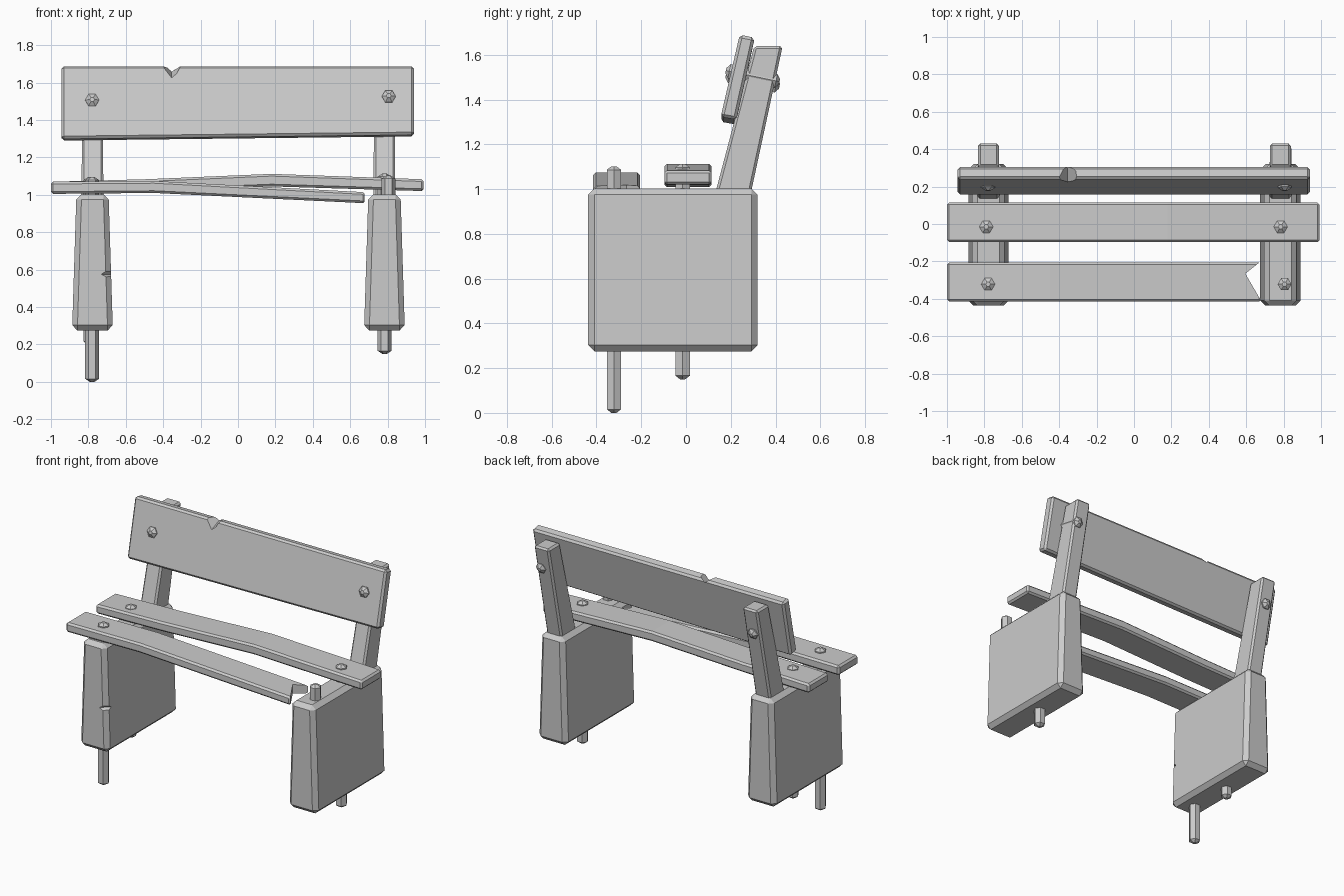
import bpy, bmesh
from math import cos, sin, pi
from mathutils import Vector

if "Cube" in bpy.data.objects:
    bpy.data.objects.remove(bpy.data.objects["Cube"])


def add_mesh(name, verts, faces, bevel=0.0):
    mesh = bpy.data.meshes.new(name)
    bm = bmesh.new()
    vs = [bm.verts.new(v) for v in verts]
    for f in faces:
        bm.faces.new([vs[i] for i in f])
    bmesh.ops.recalc_face_normals(bm, faces=bm.faces)
    bm.to_mesh(mesh)
    bm.free()
    ob = bpy.data.objects.new(name, mesh)
    bpy.context.collection.objects.link(ob)
    if bevel:
        m = ob.modifiers.new("Bevel", 'BEVEL')
        m.width = bevel
        m.segments = 1
        m.limit_method = 'ANGLE'
        m.angle_limit = 0.6
        apply(ob, m)
    return ob


def apply(ob, mod):
    bpy.context.view_layer.objects.active = ob
    bpy.ops.object.modifier_apply(modifier=mod.name)


def loft(name, rings, bevel=0.0):
    """Skin a list of equal-length rings and cap both ends."""
    n = len(rings[0])
    verts = [p for r in rings for p in r]
    faces = [list(range(n)), list(range((len(rings) - 1) * n, len(rings) * n))]
    for k in range(len(rings) - 1):
        for i in range(n):
            j = (i + 1) % n
            faces.append([k * n + i, k * n + j, k * n + n + j, k * n + n + i])
    return add_mesh(name, verts, faces, bevel)


def rect(cx, hx, y0, y1, z):
    return [(cx - hx, y0, z), (cx + hx, y0, z), (cx + hx, y1, z), (cx - hx, y1, z)]


def cut(ob, cutter):
    m = ob.modifiers.new("Cut", 'BOOLEAN')
    m.operation = 'DIFFERENCE'
    m.solver = 'EXACT'
    m.object = cutter
    apply(ob, m)
    bpy.data.objects.remove(cutter)


def rod(name, a, b, r=0.037):
    """Six-sided bar with shallow pointed ends, from a to b."""
    a, b = Vector(a), Vector(b)
    d = (b - a).normalized()
    u = Vector((1, 0, 0))
    w = d.cross(u)
    tip = 0.016
    rings = [(a, 0.35), (a + d * tip, 1), (b - d * tip, 1), (b, 0.35)]
    return loft(name, [[c + (u * cos(i * pi / 3) + w * sin(i * pi / 3)) * r * s
                        for i in range(6)] for c, s in rings])


# concrete legs and leaning back posts
legs = []
for side, x in (("left", -0.778), ("right", 0.783)):
    legs.append(loft(side + "_leg", [rect(x, 0.109, -0.437, 0.32, 0.275),
                                     rect(x, 0.086, -0.437, 0.32, 1.003)], 0.028))
    loft(side + "_back_post", [rect(x, 0.058, 0.125, 0.285, 0.96),
                               rect(x, 0.056, 0.305, 0.432, 1.64)], 0.012)

# chip in the left leg's front edge
cut(legs[0], add_mesh("leg_chip", [(-0.745, -0.45, 0.575), (-0.66, -0.45, 0.63),
                                   (-0.66, -0.45, 0.53), (-0.66, -0.37, 0.575)],
                      [(0, 1, 2), (0, 1, 3), (1, 2, 3), (0, 2, 3)]))


# seat planks: stations are (x, z of underside, z of top)
def plank(name, y0, y1, stations):
    return loft(name, [[(x, y0, a), (x, y1, a), (x, y1, b), (x, y0, b)]
                       for x, a, b in stations], 0.012)


plank("rear_seat_plank", -0.097, 0.115,
      [(-1.0, 1.008, 1.07), (-0.5, 1.018, 1.083), (0.18, 1.045, 1.112), (0.993, 1.02, 1.083)])
front = plank("front_seat_plank", -0.415, -0.205,
              [(-1.0, 1.005, 1.07), (-0.45, 1.01, 1.074), (0.68, 0.955, 1.014)])

# splintered end of the front plank
cut(front, loft("plank_break", [[(0.595, -0.265, z), (0.672, -0.205, z),
                                 (0.8, -0.2, z), (0.8, -0.43, z), (0.682, -0.415, z)]
                                for z in (0.9, 1.2)]))

# leaning backrest board with a chipped top edge
back = loft("backrest_board", [[(x, 0.155, b + 0.013), (x, 0.225, b), (x, 0.307, 1.676),
                                (x, 0.24, 1.69)] for x, b in ((-0.943, 1.288), (0.94, 1.31))],
            0.013)
cut(back, loft("board_chip", [[(-0.355, y, z), (-0.28, y, 1.74), (-0.48, y, 1.74)]
                              for y, z in ((0.15, 1.595), (0.37, 1.685))]))

# reinforcing bars through the seat and legs: x, y, bottom, top
for i, (x, y, z0, z1) in enumerate(((-0.78, -0.322, 0.0, 1.095), (0.805, -0.322, 0.5, 1.102),
                                    (-0.79, -0.015, 0.2, 1.095), (0.784, -0.015, 0.15, 1.113))):
    rod(f"seat_rod_{i + 1}", (x, y, z0), (x, y, z1))

# bolts through the backrest and posts
for side, x, z in (("left", -0.78, 1.51), ("right", 0.806, 1.53)):
    rod(side + "_back_bolt", (x, 0.178, z), (x, 0.418, z - 0.05))
